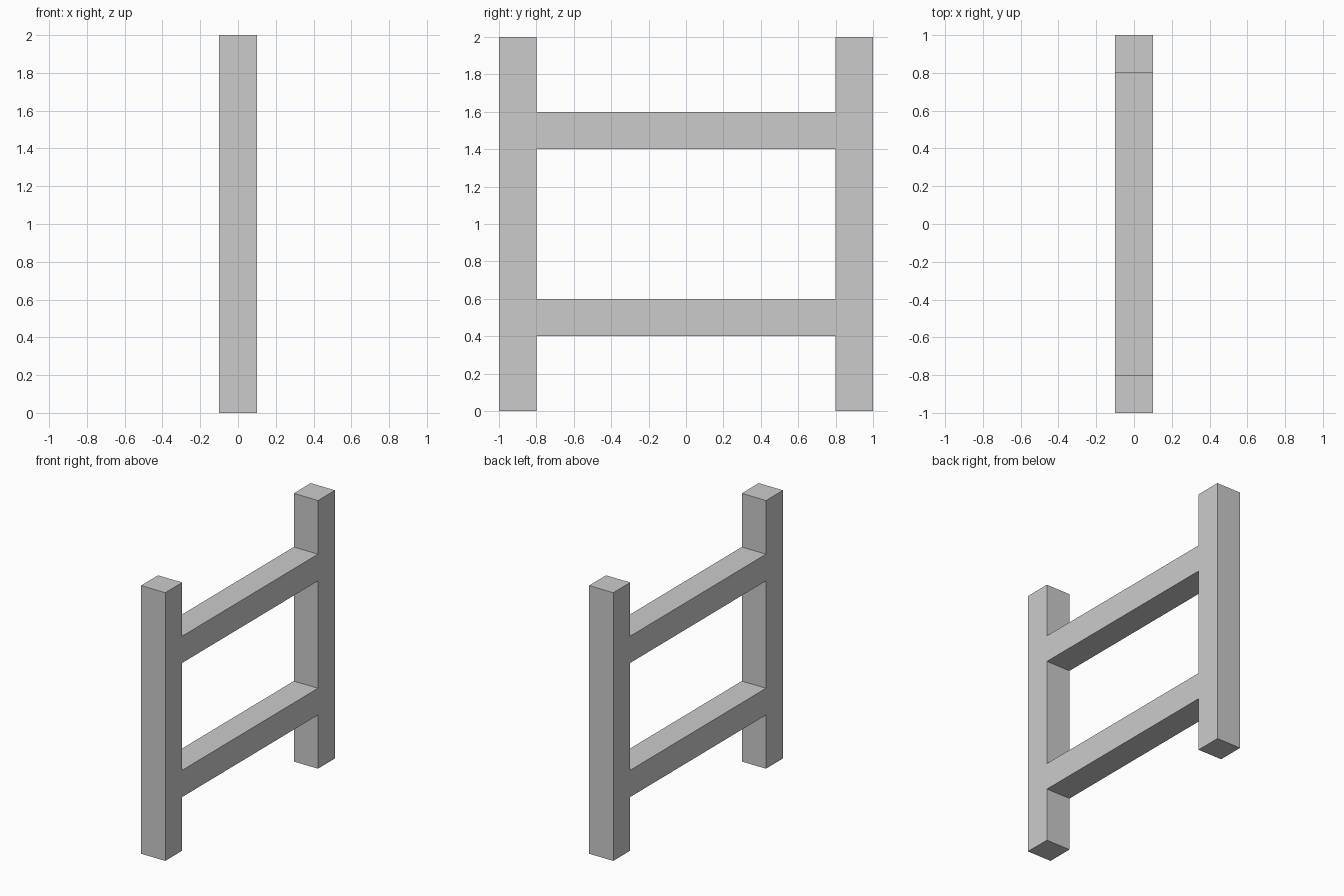
import bpy

cube = bpy.data.objects.get("Cube")
if cube:
    bpy.data.objects.remove(cube, do_unlink=True)

THICK = 0.2

# Plain grey for the whole fence
grey = bpy.data.materials.new("plain_grey")
grey.use_nodes = True
colour = (0.6, 0.6, 0.6, 1)
grey.diffuse_color = colour
grey.node_tree.nodes["Principled BSDF"].inputs["Base Color"].default_value = colour


def beam(name, centre, size):
    bpy.ops.mesh.primitive_cube_add(size=1, location=centre)
    obj = bpy.context.object
    obj.name = name
    obj.scale = size
    bpy.ops.object.transform_apply(location=False, rotation=False, scale=True)
    obj.data.materials.append(grey)
    return obj


# Upright posts
for name, y in (("front_post", -0.9), ("back_post", 0.9)):
    beam(name, (0, y, 1), (THICK, THICK, 2))

# Horizontal rails fitted between the posts
for name, z in (("lower_rail", 0.5), ("upper_rail", 1.5)):
    beam(name, (0, 0, z), (THICK, 1.6, THICK))
